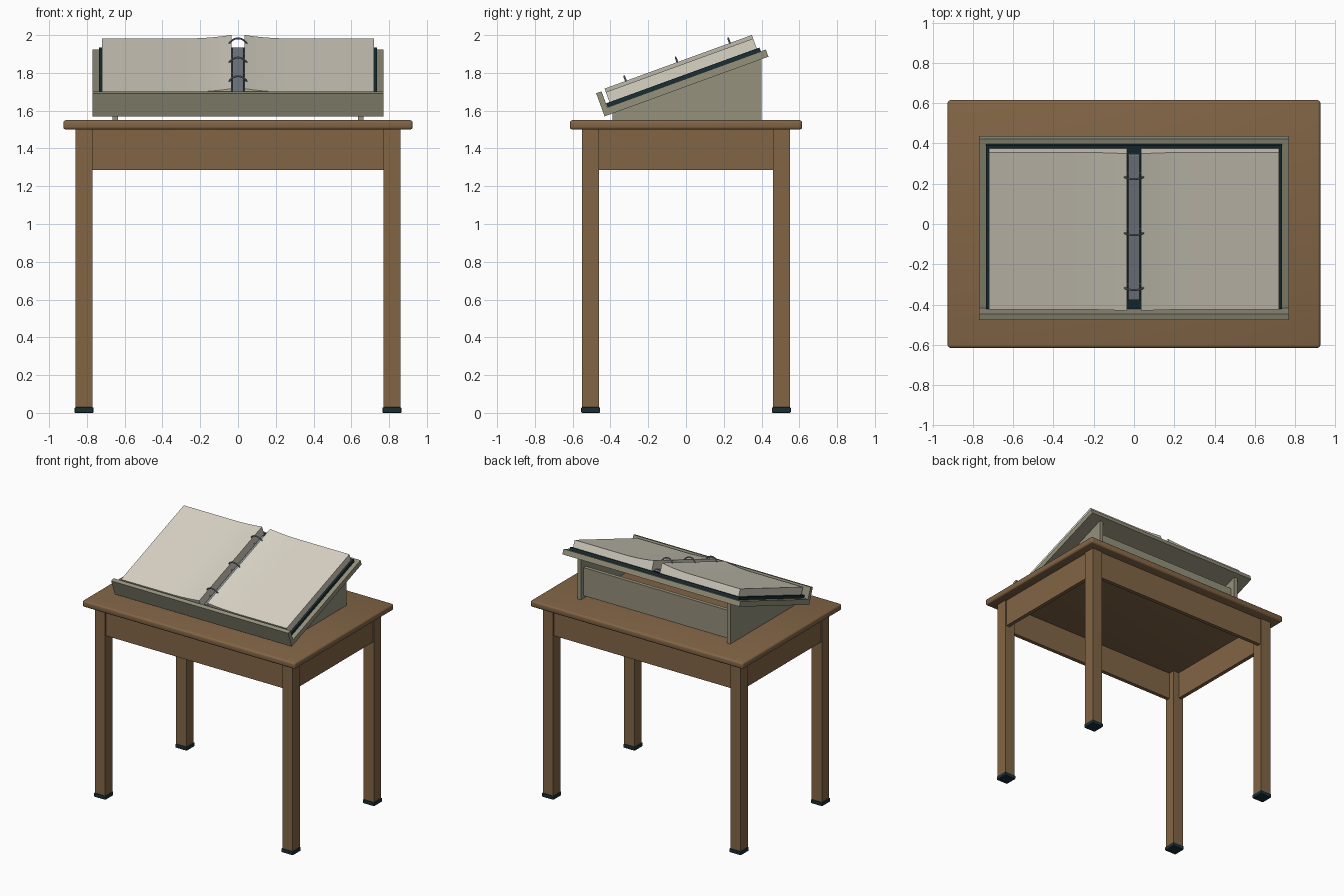
import bpy
import bmesh
import math
from mathutils import Matrix

cube = bpy.data.objects.get("Cube")
if cube:
    bpy.data.objects.remove(cube, do_unlink=True)


def material(name, rgb):
    """Flat material from an 8-bit sRGB colour."""
    lin = [((c / 255 + 0.055) / 1.055) ** 2.4 for c in rgb] + [1.0]
    mat = bpy.data.materials.new(name)
    mat.use_nodes = True
    mat.diffuse_color = lin
    bsdf = next(n for n in mat.node_tree.nodes if n.type == 'BSDF_PRINCIPLED')
    bsdf.inputs["Base Color"].default_value = lin
    return mat


WOOD = material("brown_wood", (130, 101, 70))
STAND = material("grey_green_board", (149, 145, 124))
PAPER = material("cream_paper", (216, 211, 196))
DARK = material("dark_teal", (26, 46, 52))
METAL = material("grey_metal", (126, 132, 140))

# Frame of the tilted board: y runs up the slope, z is its normal
SLOPE = math.radians(20)
TILT = Matrix.Translation((0, -0.431, 1.57)) @ Matrix.Rotation(SLOPE, 4, 'X')
FLAT = Matrix.Identity(4)


def finish(name, bm, mat, frame=FLAT, bevel=0.0, segments=2):
    bmesh.ops.recalc_face_normals(bm, faces=bm.faces[:])
    if bevel:
        bmesh.ops.bevel(bm, geom=bm.edges[:], offset=bevel, segments=segments,
                        profile=0.5, affect='EDGES')
    bm.transform(frame)
    mesh = bpy.data.meshes.new(name)
    bm.to_mesh(mesh)
    bm.free()
    mesh.materials.append(mat)
    obj = bpy.data.objects.new(name, mesh)
    bpy.context.collection.objects.link(obj)
    return obj


def box(name, xs, ys, zs, mat, **options):
    bm = bmesh.new()
    bmesh.ops.create_cube(bm, size=1)
    for v in bm.verts:
        for axis, (lo, hi) in enumerate((xs, ys, zs)):
            v.co[axis] = lo if v.co[axis] < 0 else hi
    return finish(name, bm, mat, **options)


def prism(name, points, shift, mat, frame=FLAT):
    """Extrude a closed outline of 3D points along shift."""
    bm = bmesh.new()
    face = bm.faces.new([bm.verts.new(p) for p in points])
    new = bmesh.ops.extrude_face_region(bm, geom=[face])["geom"]
    bmesh.ops.translate(bm, vec=shift,
                        verts=[g for g in new if isinstance(g, bmesh.types.BMVert)])
    return finish(name, bm, mat, frame)


def smooth(obj):
    bpy.ops.object.select_all(action='DESELECT')
    obj.select_set(True)
    bpy.context.view_layer.objects.active = obj
    bpy.ops.object.shade_smooth_by_angle(angle=math.radians(35))


def span(side, a, b):
    return sorted((side * a, side * b))


# Table top, legs, foot caps and aprons
smooth(box("table_top", (-0.925, 0.925), (-0.615, 0.615), (1.5, 1.55), WOOD,
           bevel=0.014, segments=3))
for sx, side in ((1, "left"), (-1, "right")):
    for sy, end in ((-1, "front"), (1, "back")):
        box(f"{end}_{side}_leg", span(sx, 0.77, 0.86), span(sy, 0.46, 0.55),
            (0.015, 1.5), WOOD)
        box(f"{end}_{side}_foot_cap", span(sx, 0.765, 0.865), span(sy, 0.455, 0.555),
            (0, 0.03), DARK, bevel=0.005)
    box(f"{side}_apron", span(sx, 0.82, 0.85), (-0.46, 0.46), (1.285, 1.5), WOOD)
for sy, end in ((-1, "front"), (1, "back")):
    box(f"{end}_apron", (-0.77, 0.77), span(sy, 0.51, 0.54), (1.285, 1.5), WOOD)

# Wedge sides and cross panel carrying the sloped board
rise = math.tan(SLOPE)
for sx, side in ((1, "left"), (-1, "right")):
    x = sx * 0.65 - 0.015
    outline = [(x, -0.39, 1.55), (x, 0.4, 1.55),
               (x, 0.4, 1.57 + 0.831 * rise), (x, -0.39, 1.57 + 0.041 * rise)]
    prism(f"{side}_stand_side", outline, (0.03, 0, 0), STAND)
box("stand_back_panel", (-0.635, 0.635), (0.335, 0.365), (1.57, 1.79), STAND)
box("sloped_board", (-0.77, 0.77), (0, 0.923), (0, 0.04), STAND, frame=TILT)
box("book_ledge", (-0.77, 0.77), (0, 0.03), (0, 0.13), STAND, frame=TILT)

# Binder cover and metal spine plate
box("binder_cover", (-0.735, 0.735), (0.031, 0.895), (0.04, 0.062), DARK, frame=TILT)
box("ring_plate", (-0.03, 0.03), (0.083, 0.855), (0.062, 0.078), METAL,
    frame=TILT, bevel=0.005)

# Page stacks that swell towards the rings
STEPS = 14
for sx, side in ((1, "left"), (-1, "right")):
    outline = [(sx * 0.035, 0.05, 0.062), (sx * 0.72, 0.05, 0.062),
               (sx * 0.72, 0.05, 0.118)]
    for i in range(STEPS + 1):
        t = i / STEPS
        outline.append((sx * (0.3 - 0.265 * t), 0.05, 0.118 + 0.02 * t ** 2.2))
    smooth(prism(f"{side}_pages", outline, (0, 0.83, 0), PAPER, TILT))

# Three binder rings
for number, slope_pos in enumerate((0.17, 0.46, 0.756), 1):
    bpy.ops.mesh.primitive_torus_add(major_radius=0.05, minor_radius=0.005,
                                     major_segments=32, minor_segments=8)
    ring = bpy.context.object
    ring.name = f"binder_ring_{number}"
    ring.data.transform(TILT @ Matrix.Translation((0, slope_pos, 0.114))
                        @ Matrix.Rotation(math.pi / 2, 4, 'X'))
    ring.location = (0, 0, 0)
    ring.data.materials.append(METAL)
    smooth(ring)
